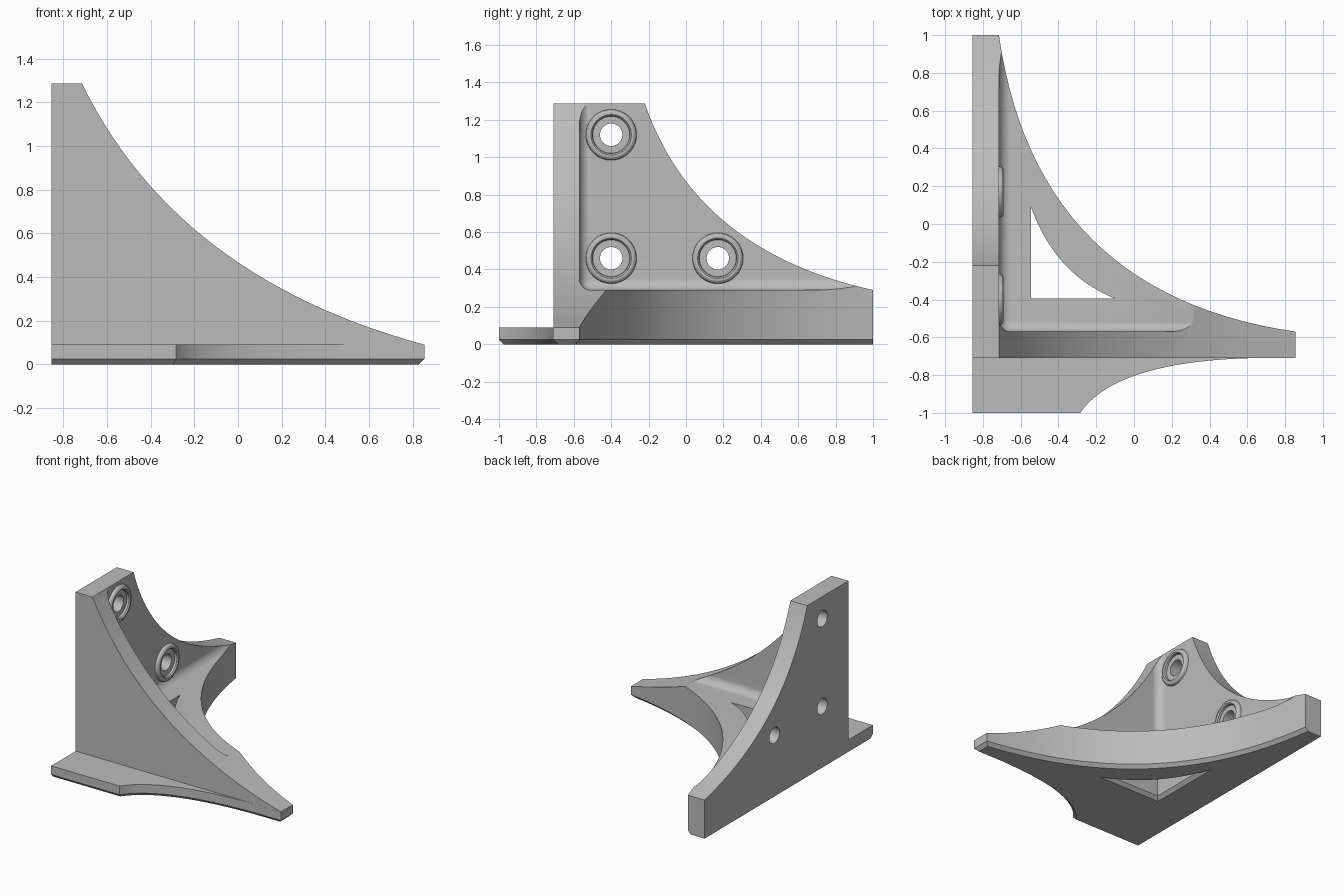
import bpy, bmesh, math
from mathutils import Vector

if "Cube" in bpy.data.objects:
    bpy.data.objects.remove(bpy.data.objects["Cube"])

L, R, F, B, TOP = -0.855, 0.855, -1.0, 1.0, 1.287   # overall extents
WALL_X, WALL_Y, FRONT_Y, FLOOR = -0.715, -0.57, -0.71, 0.29
HOLES = [(-0.4, 1.12), (-0.4, 0.46), (0.17, 0.46)]

grey = bpy.data.materials.new("plain_grey")
grey.use_nodes = True
colour = (0.5, 0.5, 0.5, 1)
grey.diffuse_color = colour
grey.node_tree.nodes["Principled BSDF"].inputs["Base Color"].default_value = colour


def bezier(a, c, b, n=28):
    a, c, b = Vector(a), Vector(c), Vector(b)
    return [a * (1 - t) ** 2 + c * 2 * t * (1 - t) + b * t * t
            for t in (i / n for i in range(n + 1))]


def make(name, bm):
    bmesh.ops.recalc_face_normals(bm, faces=bm.faces)
    mesh = bpy.data.meshes.new(name)
    bm.to_mesh(mesh)
    bm.free()
    mesh.materials.append(grey)
    ob = bpy.data.objects.new(name, mesh)
    bpy.context.collection.objects.link(ob)
    return ob


def prism(points, axis, lo, hi, flare=None):
    """Extrude a 2D outline along an axis; flare = (centre, scale) of the low end."""
    bm = bmesh.new()

    def ring(h):
        verts = []
        for p in points:
            p = Vector(p)
            if flare and h == lo:
                p = flare[0] + (p - flare[0]) * flare[1]
            co = [p[0], p[1]]
            co.insert(axis, h)
            verts.append(bm.verts.new(co))
        return verts
    a, b = ring(lo), ring(hi)
    bm.faces.new(a)
    bm.faces.new(b)
    for i in range(len(a)):
        j = (i + 1) % len(a)
        bm.faces.new((a[i], a[j], b[j], b[i]))
    bmesh.ops.recalc_face_normals(bm, faces=bm.faces)
    return bm


def rect(x0, x1, y0, y1):
    return [(x0, y0), (x1, y0), (x1, y1), (x0, y1)]


def select(ob):
    bpy.ops.object.select_all(action='DESELECT')
    ob.select_set(True)
    bpy.context.view_layer.objects.active = ob


def cut(target, bm):
    cutter = make("cutter", bm)
    cutter.hide_render = True
    mod = target.modifiers.new("cut", 'BOOLEAN')
    mod.operation, mod.solver, mod.object = 'DIFFERENCE', 'EXACT', cutter
    select(target)
    bpy.ops.object.modifier_apply(modifier=mod.name)
    bpy.data.objects.remove(cutter)


# Footprint with a chamfered bottom, except on the flat left and back sides
outline = [(L, B), (L, F)]
outline += bezier((-0.285, F), (-0.1, -0.73), (0.62, FRONT_Y), 20)
outline += [(R, FRONT_Y)]
outline += bezier((R, WALL_Y), (-0.52, -0.37), (WALL_X, B))
body = prism(outline, 2, 0, TOP)
bottom = [e for e in body.edges if all(v.co.z < 0.001 for v in e.verts)
          and not all(v.co.x < L + 0.001 for v in e.verts)
          and not all(v.co.y > B - 0.001 for v in e.verts)]
bmesh.ops.bevel(body, geom=bottom, offset=0.025, segments=1, affect='EDGES')
bracket = make("corner_bracket", body)

# Low front flange
cut(bracket, prism(rect(-2, 2, -2, FRONT_Y + 0.0005), 2, 0.09, 2))

# Inner corner, with fillets where the walls and floor meet
room = prism(rect(WALL_X, 2, WALL_Y, 2), 2, FLOOR, 2)


def on_inner_edge(e):
    hits = [all(abs(v.co[i] - k) < 0.001 for v in e.verts)
            for i, k in enumerate((WALL_X, WALL_Y, FLOOR))]
    return sum(hits) == 2


bmesh.ops.bevel(room, geom=[e for e in room.edges if on_inner_edge(e)],
                offset=0.06, segments=8, profile=0.5, affect='EDGES')
cut(bracket, room)

# Swept tops of the front wall and side wall
front_curve = bezier((-0.715, TOP), (-0.279, 0.396), (R, 0.09))
cut(bracket, prism([(-0.764, 1.387)] + front_curve + [(1.1, 0.023), (1.1, 1.387)], 1, -2, 2))
side_curve = bezier((-0.22, TOP), (0.05, 0.5), (B, FLOOR))
cut(bracket, prism([(-0.254, 1.387)] + side_curve + [(1.2, 0.246), (1.2, 1.387)], 0, -2, 2))

# Triangular floor opening, flared at the bottom
opening = [(-0.545, -0.395)] + bezier((-0.1, -0.395), (-0.4175, -0.2675), (-0.545, 0.09), 20)
cut(bracket, prism(opening, 2, 0.025, 1))
cut(bracket, prism(opening, 2, -0.025, 0.025, (Vector((-0.43, -0.28)), 1.4)))

# Screw holes through the side wall
for y, z in HOLES:
    circle = [(y + 0.06 * math.cos(a), z + 0.06 * math.sin(a))
              for a in (math.tau * i / 40 for i in range(40))]
    cut(bracket, prism(circle, 0, -2, 0))

# Raised rounded rings around the holes
parts = [bracket]
ring_profile = [(0.136, -0.01), (0.136, 0.006), (0.131, 0.017), (0.121, 0.024),
                (0.108, 0.025), (0.1, 0.017), (0.098, -0.01)]
for i, (y, z) in enumerate(HOLES):
    bm = bmesh.new()
    verts = [bm.verts.new((WALL_X + h, y + r, z)) for r, h in ring_profile]
    edges = [bm.edges.new((verts[k - 1], verts[k])) for k in range(len(verts))]
    bmesh.ops.spin(bm, geom=verts + edges, cent=(WALL_X, y, z), axis=(1, 0, 0),
                   angle=math.tau, steps=40)
    bmesh.ops.remove_doubles(bm, verts=bm.verts, dist=0.0001)
    parts.append(make(f"screw_ring_{i + 1}", bm))

for ob in parts:
    select(ob)
    bpy.ops.object.shade_smooth_by_angle(angle=math.radians(30))
